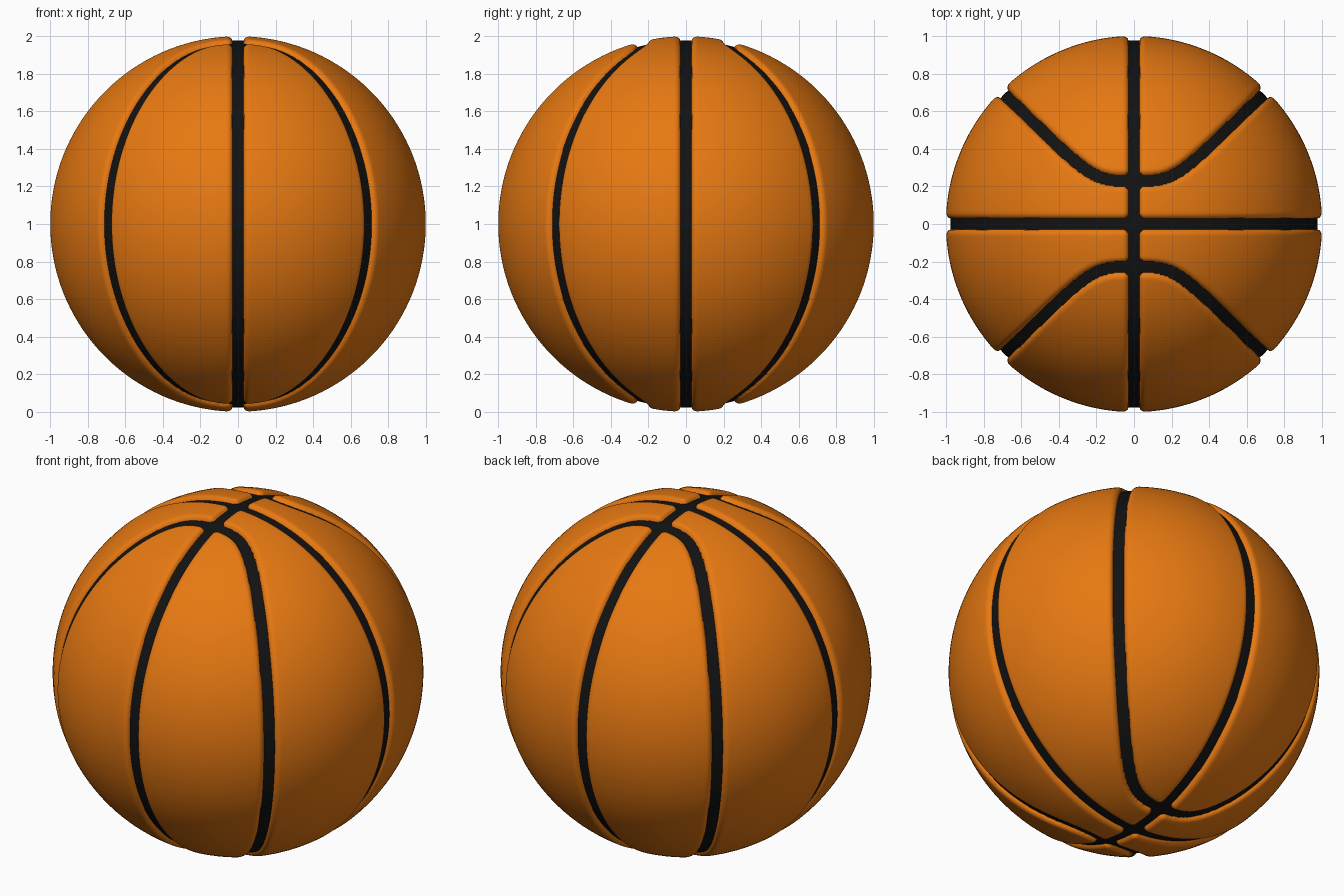
import bpy, bmesh, math
from mathutils import Vector

if "Cube" in bpy.data.objects:
    bpy.data.objects.remove(bpy.data.objects["Cube"])

CENTRE = Vector((0, 0, 1))
BOW = 0.235       # where the curved seams cross the long seam
EDGE = 0.062      # distance from a seam centre at which panels start rounding
ROUND = 0.034     # rounding width
DROP = 0.03       # rounding depth


def material(name, rgb):
    m = bpy.data.materials.new(name)
    m.diffuse_color = (*rgb, 1)
    m.use_nodes = True
    m.node_tree.nodes["Principled BSDF"].inputs["Base Color"].default_value = m.diffuse_color
    return m


def seam_distances(n):
    """Distances from a point on the unit sphere to the three kinds of seam."""
    g = (n.x ** 4 + BOW ** 4) ** 0.25
    grad = Vector(((n.x / g) ** 3, -math.copysign(1, n.y), 0))
    grad -= n * grad.dot(n)
    return (abs(math.asin(max(-1, min(1, n.x)))),
            abs(math.asin(max(-1, min(1, n.y)))),
            abs(g - abs(n.y)) / max(grad.length, 0.2))


def on_sphere(c):
    return Vector([math.tan(v * math.pi / 4) for v in c]).normalized()


def finish(bm, name, mat):
    me = bpy.data.meshes.new(name)
    bmesh.ops.recalc_face_normals(bm, faces=bm.faces)
    for f in bm.faces:
        f.smooth = True
    bm.to_mesh(me)
    bm.free()
    me.materials.append(mat)
    ob = bpy.data.objects.new(name, me)
    bpy.context.collection.objects.link(ob)
    return ob


# Leather panels: gridded cube, refined along the seams, then blown up to a sphere
bm = bmesh.new()
bmesh.ops.create_cube(bm, size=2)
bmesh.ops.subdivide_edges(bm, edges=bm.edges[:], cuts=47, use_grid_fill=True)
near = {e for f in bm.faces
        if min(seam_distances(on_sphere(f.calc_center_median()))) < 0.085
        for e in f.edges}
bmesh.ops.subdivide_edges(bm, edges=list(near), cuts=3, use_grid_fill=True)

# Sink the seams with rounded panel edges
hidden = set()
for v in bm.verts:
    n = on_sphere(v.co)
    d = EDGE - math.sqrt(sum(max(EDGE - s, 0) ** 2 for s in seam_distances(n)))
    u = max(0, (EDGE - d) / ROUND)
    r = 1 - DROP * (1 - math.sqrt(1 - u * u)) if u < 1 else 0.95
    if d < 0.016:
        hidden.add(v)
    v.co = CENTRE + n * r

# Open the seams so the dark core shows through
bmesh.ops.delete(bm, geom=[f for f in bm.faces if all(v in hidden for v in f.verts)],
                 context='FACES')
finish(bm, "panels", material("orange_leather", (0.8, 0.19, 0.006)))

# Dark core forming the seam floors
bm = bmesh.new()
bmesh.ops.create_icosphere(bm, subdivisions=6, radius=0.976)
bmesh.ops.translate(bm, verts=bm.verts, vec=CENTRE)
finish(bm, "seam_core", material("black_rubber", (0.006, 0.006, 0.006)))
